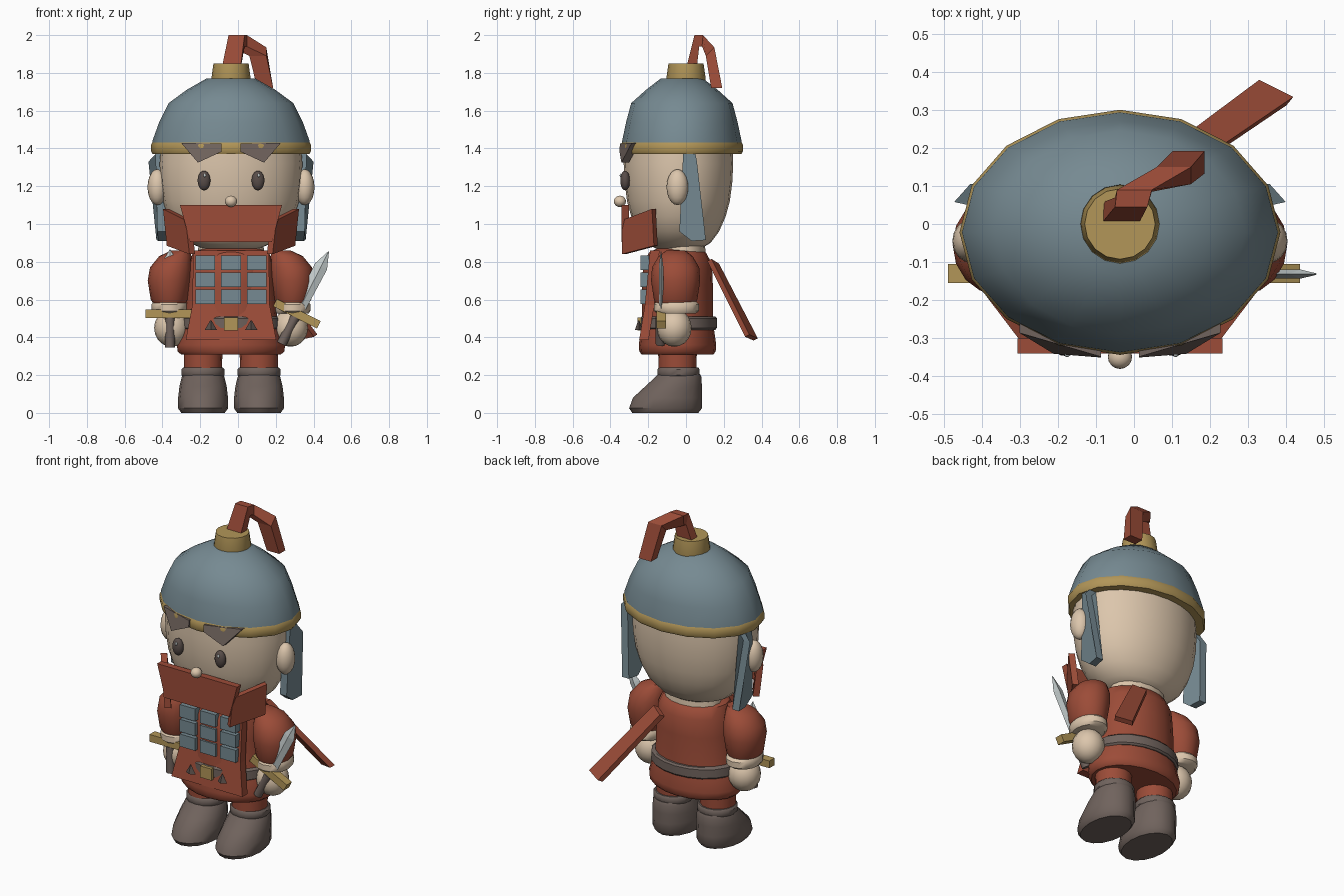
import bpy, bmesh, math
from mathutils import Vector

if "Cube" in bpy.data.objects:
    bpy.data.objects.remove(bpy.data.objects["Cube"])

C = -0.037            # x of the figure's own symmetry plane


def material(name, *rgb):
    m = bpy.data.materials.new(name)
    lin = [((c / 255 + 0.055) / 1.055) ** 2.4 for c in rgb]
    m.diffuse_color = (*lin, 1)
    m.use_nodes = True
    m.node_tree.nodes["Principled BSDF"].inputs["Base Color"].default_value = m.diffuse_color
    return m


RED = material("brick red", 156, 76, 56)
SKIN = material("skin", 220, 198, 172)
BLUE = material("steel blue", 118, 138, 146)
GOLD = material("brass", 178, 150, 88)
BROWN = material("boot brown", 112, 99, 93)
DARK = material("eye brown", 88, 77, 73)
BLADE = material("blade silver", 198, 206, 206)


def finish(name, bm, mat, smooth):
    bmesh.ops.recalc_face_normals(bm, faces=bm.faces)
    me = bpy.data.meshes.new(name)
    bm.to_mesh(me)
    bm.free()
    me.materials.append(mat)
    ob = bpy.data.objects.new(name, me)
    bpy.context.collection.objects.link(ob)
    if smooth:
        bpy.ops.object.select_all(action='DESELECT')
        ob.select_set(True)
        bpy.context.view_layer.objects.active = ob
        bpy.ops.object.shade_smooth_by_angle(angle=math.radians(smooth))
    return ob


def skin_loops(name, loops, mat, smooth=0):
    """Bridge equal-length point loops and cap both ends."""
    bm = bmesh.new()
    rings = [[bm.verts.new(p) for p in lp] for lp in loops]
    n = len(rings[0])
    for a, b in zip(rings, rings[1:]):
        for i in range(n):
            j = (i + 1) % n
            bm.faces.new((a[i], a[j], b[j], b[i]))
    bm.faces.new(rings[0])
    bm.faces.new(rings[-1])
    return finish(name, bm, mat, smooth)


def loft(name, x, y, rings, mat, seg=16, smooth=40):
    """Stack of ellipses: (z, rx, ry, dx, dy)."""
    loops = []
    for r in rings:
        z, rx, ry, dx, dy = (tuple(r) + (0, 0))[:5]
        loops.append([(x + dx + rx * math.cos(2 * math.pi * i / seg),
                       y + dy + ry * math.sin(2 * math.pi * i / seg), z)
                      for i in range(seg)])
    return skin_loops(name, loops, mat, smooth)


def plate(name, pts, offset, mat):
    o = Vector(offset)
    return skin_loops(name, [pts, [tuple(Vector(p) + o) for p in pts]], mat)


def box(name, x0, x1, y0, y1, z0, z1, mat):
    return plate(name, [(x0, y0, z0), (x1, y0, z0), (x1, y0, z1), (x0, y0, z1)],
                 (0, y1 - y0, 0), mat)


def ball(name, loc, rad, mat, seg=16):
    bm = bmesh.new()
    bmesh.ops.create_uvsphere(bm, u_segments=seg, v_segments=seg // 2 + 2, radius=1)
    for v in bm.verts:
        v.co = Vector(loc) + Vector(a * b for a, b in zip(v.co, rad))
    return finish(name, bm, mat, 60)


# Head, neck and nose
loft("head", C, -0.04, [(0.87, .15, .12), (0.9, .22, .17), (0.96, .29, .215), (1.04, .335, .25),
                        (1.12, .36, .272), (1.22, .374, .285), (1.32, .378, .29), (1.42, .37, .285)], SKIN, 24)
loft("neck", C, -0.02, [(0.82, .18, .125), (0.9, .17, .12)], SKIN)
ball("nose", (C, -0.35, 1.12), (.032, .032, .03), SKIN)

# Helmet
loft("helmet_dome", C, -0.022, [(1.41, .418, .318), (1.44, .416, .316), (1.54, .38, .295), (1.64, .33, .268),
                                (1.71, .235, .19), (1.77, .13, .112)], BLUE, 16, 50)
loft("helmet_rim", C, -0.022, [(1.37, .415, .315), (1.385, .423, .323),
                               (1.42, .423, .323), (1.435, .415, .315)], GOLD)
loft("plume_socket", C, 0, [(1.75, .1, .1), (1.77, .104, .104), (1.85, .093, .093)], GOLD)

# Bent plume: sections (x left, x right, outer y z, inner y z)
skin_loops("plume", [[(a, y, z), (b, y, z), (b, v, w), (a, v, w)] for a, b, y, z, v, w in [
    (-.087, .012, 0, 1.82, .055, 1.81), (-.05, .035, .045, 2.0, .07, 1.94),
    (-.045, .047, .09, 2.0, .085, 1.94), (.06, .15, .15, 1.935, .105, 1.89),
    (.102, .186, .192, 1.72, .133, 1.72)]], RED)

# Beard middle
plate("beard_middle", [(C - .27, -.342, 1.1), (C + .27, -.342, 1.1),
                       (C + .217, -.342, .905), (C - .217, -.342, .905)], (0, .04, 0), RED)

for s, side in ((-1, "left"), (1, "right")):
    X = lambda d: C + s * d
    # Face details
    ball("ear_" + side, (X(.39), -.045, 1.195), (.052, .058, .095), SKIN)
    ball("eye_" + side, (X(.143), -.322, 1.23), (.034, .026, .052), DARK)
    ball("eye_glint_" + side, (X(.143) + .004, -.345, 1.257), (.007, .006, .01), BLADE, 8)
    plate("brow_" + side, [(X(.265), -.287, 1.43), (X(.05), -.35, 1.425),
                           (X(.05), -.352, 1.383), (X(.175), -.342, 1.325)], (0, .04, 0), BROWN)
    plate("beard_side_" + side, [(X(.24), -.338, 1.02), (X(.36), -.18, 1.08),
                                 (X(.34), -.17, .885), (X(.22), -.34, .84)],
          (s * -.03, .02, 0), RED)
    # Helmet side flap
    flap = [(-.015, 1.37, .40), (.05, 1.37, .40), (.058, 1.33, .437),
            (.105, .915, .395), (.03, .91, .385), (-.035, .96, .39)]
    plate("helmet_flap_" + side, [(X(d), y, z) for y, z, d in flap], (s * -.045, 0, 0), BLUE)
    # Arms
    loft("sleeve_" + side, X(.325), -.055,
         [(.57, .08, .1), (.6, .1, .115), (.7, .116, .13), (.77, .112, .125, s * -.008),
          (.83, .085, .09, s * -.03), (.86, .05, .05, s * -.06)], RED)
    loft("wrist_band_" + side, X(.325), -.05,
         [(.525, .085, .1), (.54, .095, .12), (.575, .095, .12), (.59, .085, .105)], SKIN)
    ball("hand_" + side, (X(.315), -.062, .45), (.092, .092, .1), SKIN)
    # Legs and boots
    loft("leg_" + side, X(.148), -.045, [(.2, .1, .1), (.36, .103, .103)], RED)
    loft("boot_cuff_" + side, X(.148), -.04,
         [(.19, .105, .105), (.2, .114, .112), (.23, .114, .112), (.24, .105, .105)], BROWN)
    loft("boot_" + side, X(.148), 0,
         [(0, .115, .175, 0, -.11), (.025, .133, .193, 0, -.108), (.08, .132, .183, 0, -.098),
          (.14, .125, .15, 0, -.066), (.19, .113, .122, 0, -.04), (.205, .105, .112, 0, -.037)], BROWN)
    # Belt stud
    loft("belt_stud_" + side, X(.107), -.25,
         [(.44, .032, .02), (.49, .003, .003)], DARK, 4, 0)

# Torso, belt, apron
loft("tunic", C, -.045, [(.31, .265, .19), (.325, .282, .202), (.36, .287, .205), (.43, .265, .195),
                         (.5, .245, .187), (.68, .236, .187), (.79, .225, .182),
                         (.85, .2, .15), (.87, .15, .11)], RED, 20)
loft("belt", C, -.04, [(.44, .258, .195), (.45, .268, .204), (.5, .264, .204), (.51, .25, .195)], BROWN, 20)
skin_loops("apron", [[(C - w, y, z), (C + w, y, z), (C + w, y + .05, z), (C - w, y + .05, z)]
                     for w, y, z in [(.2, -.19, .86), (.205, -.218, .57), (.24, -.248, .385)]], RED)
box("buckle", C - .038, C + .038, -.258, -.22, .435, .505, GOLD)

# Armour scales
for r in range(3):
    for c in range(3):
        x, z = C + (c - 1) * .137, .793 - r * .09
        box(f"scale_{r}_{c}", x - .052, x + .052, -.24, -.195, z - .036, z + .04, BLUE)


def sword(name, x, z, angle):
    """Short sword in the xz plane, turned clockwise by angle; origin at the guard."""
    ca, sa = math.cos(angle), math.sin(angle)
    P = lambda u, v, y: (x + u * ca + v * sa, y, z - u * sa + v * ca)
    loops = [[P(-w, v, -.132), P(0, v, -.132 - t), P(w, v, -.132), P(0, v, -.132 + t)]
             for v, w, t in [(0, .03, .012), (.28, .036, .012), (.37 if angle else .34, .002, .002)]]
    skin_loops(name + "_blade", loops, BLADE)
    plate(name + "_guard", [P(-.13, -.022, -.155), P(.13, -.022, -.155),
                            P(.13, .022, -.155), P(-.13, .022, -.155)], (0, .05, 0), GOLD)
    skin_loops(name + "_grip", [[P(.026 * math.cos(a), v, -.135 + .026 * math.sin(a))
                                 for a in [i * math.pi / 4 for i in range(8)]]
                                for v in (-.02, -.18)], BROWN, 50)


sword("left_sword", -.36, .525, 0)
sword("right_sword", .312, .525, math.radians(27))

# Loose scarf tail at the back
plate("scarf_tail", [(.055, .175, .79), (.125, .135, .815), (.42, .335, .415), (.33, .38, .395)],
      (-.018, -.022, -.012), RED)
